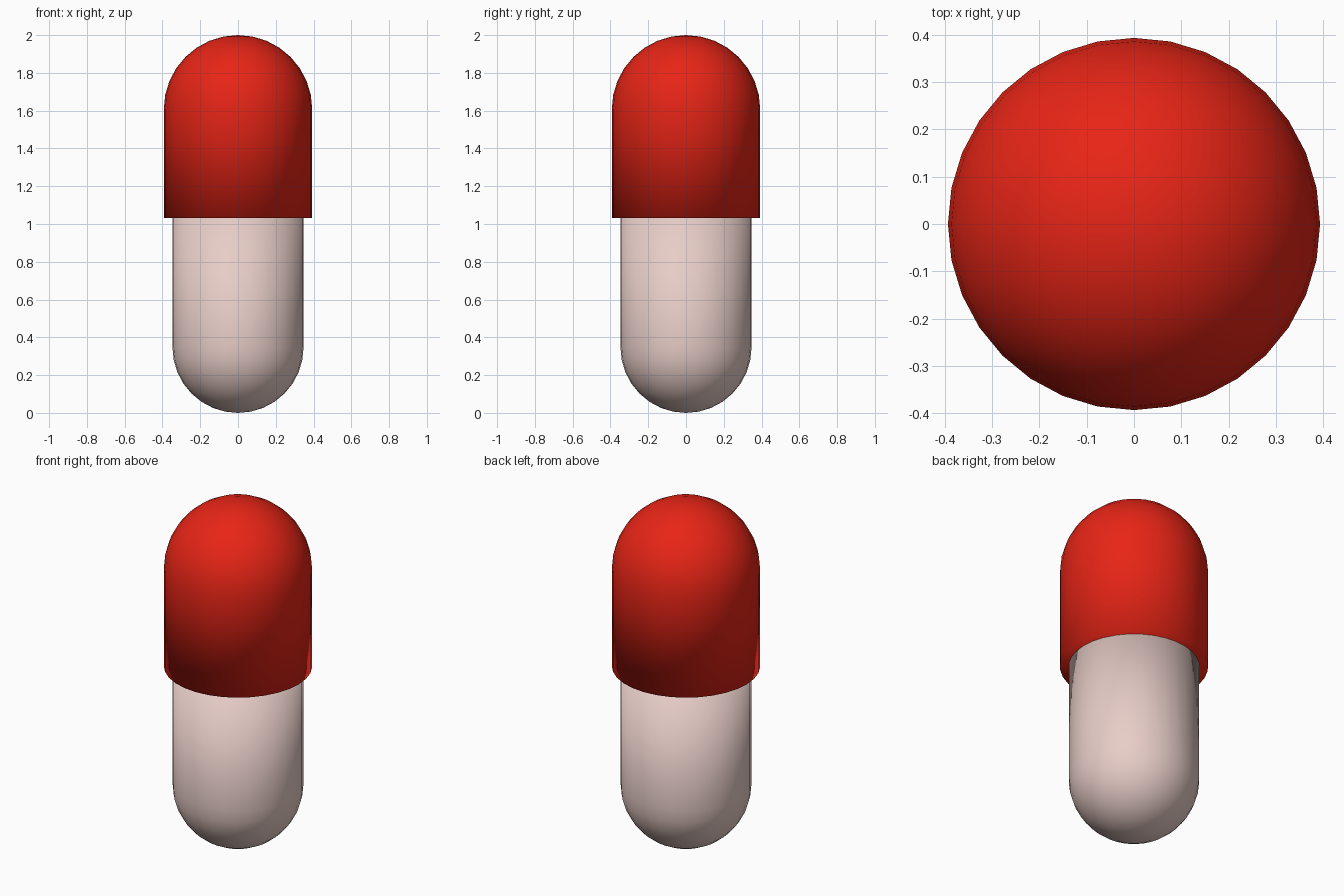
import bpy, bmesh
from math import sin, cos, pi

if "Cube" in bpy.data.objects:
    bpy.data.objects.remove(bpy.data.objects["Cube"])

SIDES, RINGS = 32, 8


def half_capsule(name, radius, pole_z, flat_z, color):
    """Closed cylinder with a hemispherical end at pole_z and a flat end at flat_z."""
    d = 1 if pole_z > flat_z else -1
    centre = pole_z - d * radius
    profile = [(radius, flat_z)]
    for i in range(RINGS):
        a = i * pi / 2 / RINGS
        profile.append((radius * cos(a), centre + d * radius * sin(a)))

    bm = bmesh.new()
    rings = [[bm.verts.new((r * cos(2 * pi * k / SIDES), r * sin(2 * pi * k / SIDES), z))
              for k in range(SIDES)] for r, z in profile]
    pole = bm.verts.new((0, 0, pole_z))
    bm.faces.new(rings[0])
    for k in range(SIDES):
        n = (k + 1) % SIDES
        for lo, hi in zip(rings, rings[1:]):
            bm.faces.new((lo[k], lo[n], hi[n], hi[k]))
        bm.faces.new((rings[-1][k], rings[-1][n], pole))
    bmesh.ops.recalc_face_normals(bm, faces=bm.faces[:])
    # smooth everywhere, including across the flat end
    for f in bm.faces:
        f.smooth = True

    mesh = bpy.data.meshes.new(name)
    bm.to_mesh(mesh)
    bm.free()
    mat = bpy.data.materials.new(name + "_color")
    mat.diffuse_color = color
    mat.use_nodes = True
    mat.node_tree.nodes["Principled BSDF"].inputs["Base Color"].default_value = mat.diffuse_color
    mesh.materials.append(mat)
    obj = bpy.data.objects.new(name, mesh)
    bpy.context.collection.objects.link(obj)
    return obj


# pale lower shell, slipped slightly into the cap
half_capsule("lower_shell", 0.347, 0.0, 1.05, (0.80, 0.61, 0.57, 1))
# wider red cap
half_capsule("upper_cap", 0.393, 2.0, 1.033, (0.80, 0.018, 0.008, 1))
